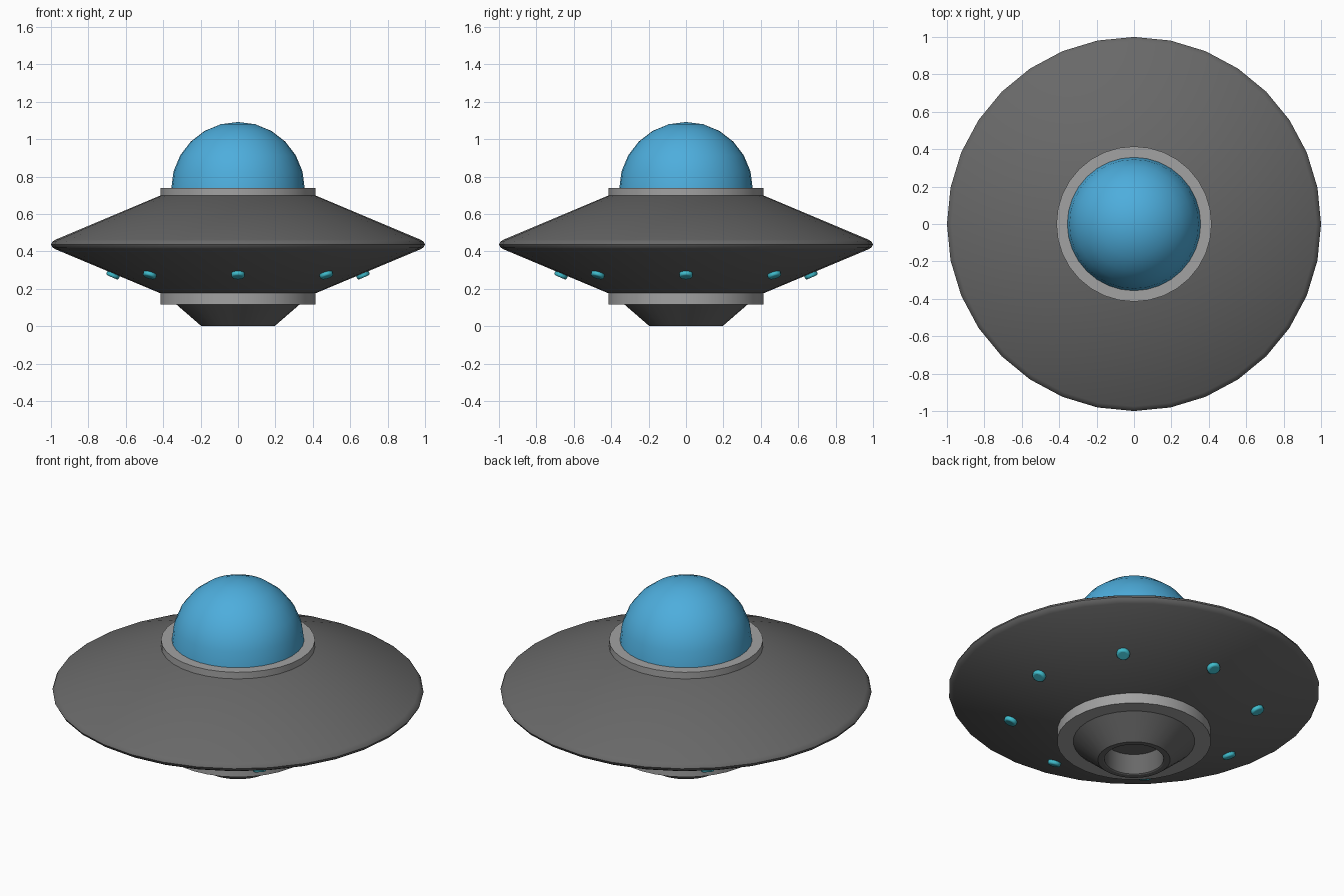
import bpy, math
from mathutils import Vector

if "Cube" in bpy.data.objects:
    bpy.data.objects.remove(bpy.data.objects["Cube"])

SIDES = 32


def material(name, rgb):
    m = bpy.data.materials.new(name)
    m.diffuse_color = (*rgb, 1)
    m.use_nodes = True
    m.node_tree.nodes["Principled BSDF"].inputs["Base Color"].default_value = m.diffuse_color
    return m


HULL = material("dark_grey", (0.14, 0.14, 0.14))
TRIM = material("light_grey", (0.36, 0.36, 0.36))
GLASS = material("blue_glass", (0.075, 0.42, 0.72))
LAMP = material("teal_light", (0.05, 0.50, 0.60))


def smooth(ob, angle=30):
    bpy.ops.object.select_all(action='DESELECT')
    ob.select_set(True)
    bpy.context.view_layer.objects.active = ob
    bpy.ops.object.shade_smooth_by_angle(angle=math.radians(angle))


def lathe(name, profile, mat, closed=False):
    """Spin (radius, z) points, listed bottom to top on the outside, around z."""
    verts, rings, faces = [], [], []
    for r, z in profile:
        n = 1 if r == 0 else SIDES
        rings.append([len(verts) + i for i in range(n)])
        for i in range(n):
            a = 2 * math.pi * i / SIDES
            verts.append((r * math.cos(a), r * math.sin(a), z))
    pairs = list(zip(rings, rings[1:]))
    if closed:
        pairs.append((rings[-1], rings[0]))
    for lo, hi in pairs:
        for i in range(SIDES):
            j = (i + 1) % SIDES
            f = [lo[i % len(lo)], lo[j % len(lo)], hi[j % len(hi)], hi[i % len(hi)]]
            faces.append(list(dict.fromkeys(f)))
    me = bpy.data.meshes.new(name)
    me.from_pydata(verts, [], faces)
    me.materials.append(mat)
    ob = bpy.data.objects.new(name, me)
    bpy.context.collection.objects.link(ob)
    smooth(ob)
    return ob


# Saucer body with a rounded rim
lathe("saucer_hull", [(0, 0.17), (0.40, 0.17), (0.975, 0.411), (0.992, 0.422),
                      (1.0, 0.437), (0.992, 0.452), (0.975, 0.463),
                      (0.40, 0.705), (0, 0.705)], HULL)

# Trim collars above and below
lathe("upper_collar", [(0.34, 0.69), (0.415, 0.69), (0.415, 0.738), (0.34, 0.738)],
      TRIM, closed=True)
lathe("lower_collar", [(0.30, 0.115), (0.415, 0.115), (0.415, 0.178), (0.30, 0.178)],
      TRIM, closed=True)

# Hollow nozzle underneath
lathe("nozzle", [(0, 0.125), (0.16, 0.125), (0.16, 0.004), (0.166, 0.0), (0.195, 0.0),
                 (0.202, 0.006), (0.328, 0.115), (0.328, 0.14), (0, 0.14)], HULL)

# Glass dome
lathe("dome", [(0.357 * math.cos(math.radians(15 * k)) if k < 6 else 0,
                0.735 + 0.357 * math.sin(math.radians(15 * k))) for k in range(7)], GLASS)

# Eight rounded lamps set into the sloping underside
for k in range(8):
    a = k * math.pi / 4
    out = Vector((math.cos(a), math.sin(a), 0))
    normal = out * 0.388 + Vector((0, 0, -0.922))
    centre = out * 0.667 + Vector((0, 0, 0.276))
    bpy.ops.mesh.primitive_cylinder_add(vertices=16, radius=0.036, depth=0.032,
                                        location=centre)
    lamp = bpy.context.object
    lamp.name = f"lamp_{k + 1}"
    lamp.rotation_euler = normal.to_track_quat('Z', 'Y').to_euler()
    lamp.data.materials.append(LAMP)
    smooth(lamp, 50)
    bev = lamp.modifiers.new("round_edge", 'BEVEL')
    bev.width = 0.01
    bev.segments = 3
